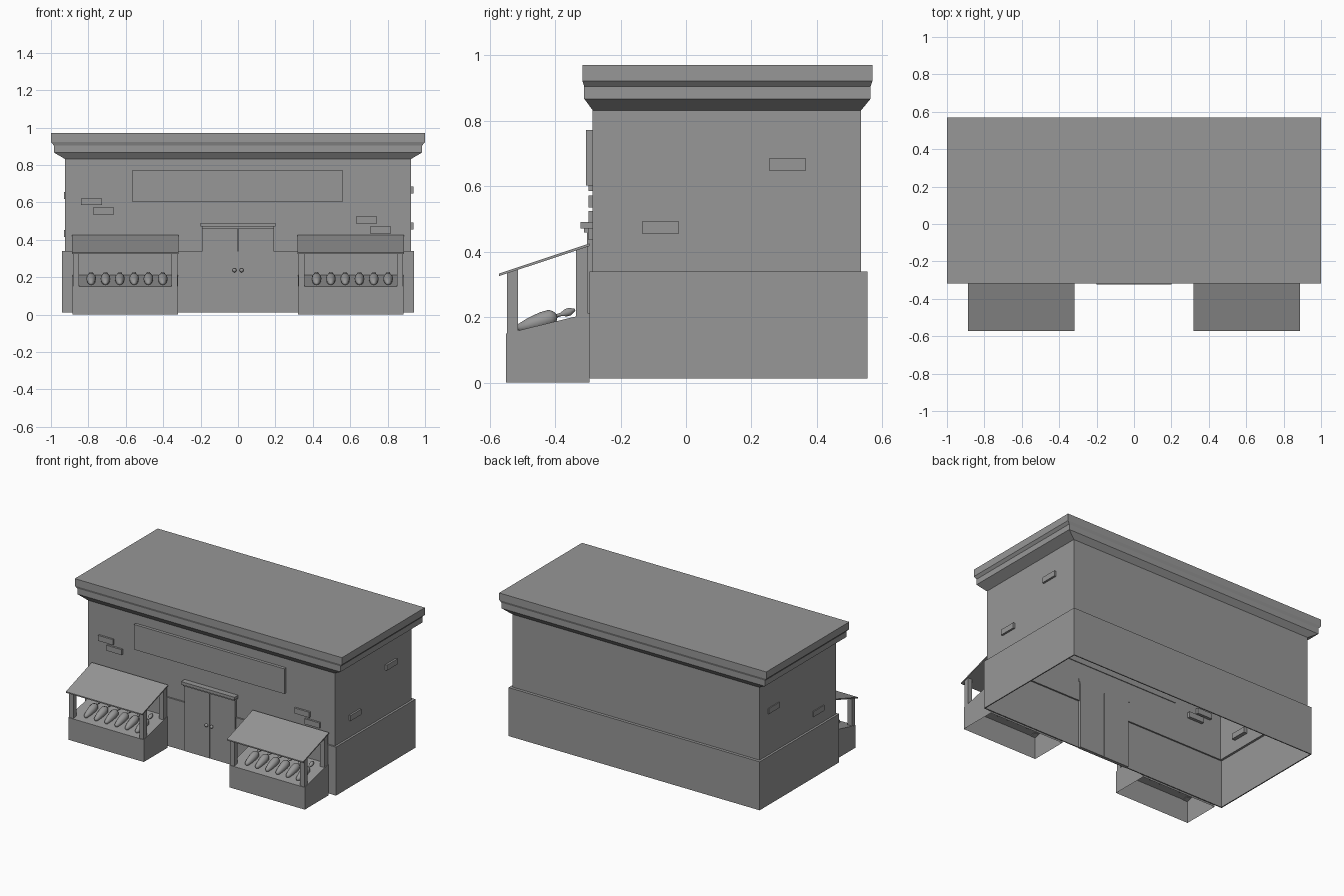
import bpy, bmesh
from math import sin, cos, pi, radians
from mathutils import Vector, Matrix

cube = bpy.data.objects.get("Cube")
if cube:
    bpy.data.objects.remove(cube)

grey = bpy.data.materials.new("plain grey")
grey.use_nodes = True
grey.diffuse_color = (0.31, 0.31, 0.31, 1)
grey.node_tree.nodes["Principled BSDF"].inputs["Base Color"].default_value = (0.31, 0.31, 0.31, 1)


def finish(name, bm, recalc=True):
    if recalc:
        bmesh.ops.recalc_face_normals(bm, faces=bm.faces)
    mesh = bpy.data.meshes.new(name)
    bm.to_mesh(mesh)
    bm.free()
    mesh.materials.append(grey)
    obj = bpy.data.objects.new(name, mesh)
    bpy.context.collection.objects.link(obj)
    return obj


def add_box(bm, x0, x1, y0, y1, z0, z1):
    size = Matrix.Diagonal((x1 - x0, y1 - y0, z1 - z0, 1))
    mid = Matrix.Translation(((x0 + x1) / 2, (y0 + y1) / 2, (z0 + z1) / 2))
    return bmesh.ops.create_cube(bm, size=1, matrix=mid @ size)["verts"]


def box(name, *bounds):
    bm = bmesh.new()
    add_box(bm, *bounds)
    return finish(name, bm)


def extrude_profile(name, points, x0, x1, open_edge=None):
    """Side profile of (y, z) points pulled along x; one side may stay open."""
    bm = bmesh.new()
    a = [bm.verts.new((x0, y, z)) for y, z in points]
    b = [bm.verts.new((x1, y, z)) for y, z in points]
    bm.faces.new(a)
    bm.faces.new(b[::-1])
    n = len(points)
    for i in range(n):
        if i != open_edge:
            j = (i + 1) % n
            bm.faces.new((a[i], b[i], b[j], a[j]))
    return finish(name, bm)


# Building shell: stacked rectangles, open underneath, capped by the roof
shell = [  # half width, front y, back y, z
    (0.933, -0.288, 0.548, 0.012),
    (0.94, -0.295, 0.555, 0.012),
    (0.94, -0.295, 0.555, 0.34),
    (0.925, -0.285, 0.535, 0.34),
    (0.925, -0.285, 0.535, 0.832),
    (0.985, -0.311, 0.564, 0.867),
    (0.985, -0.311, 0.564, 0.905),
    (1.0, -0.317, 0.57, 0.922),
    (1.0, -0.317, 0.57, 0.97),
]
bm = bmesh.new()
rings = []
for w, f, b, z in shell:
    rings.append([bm.verts.new(p) for p in ((-w, f, z), (w, f, z), (w, b, z), (-w, b, z))])
for low, high in zip(rings, rings[1:]):
    for i in range(4):
        j = (i + 1) % 4
        bm.faces.new((low[i], low[j], high[j], high[i]))
bm.faces.new(rings[-1])
finish("building_shell", bm, recalc=False)

# Blank sign board
box("sign_board", -0.565, 0.56, -0.305, -0.28, 0.602, 0.772)

# Loose bricks standing out of the walls
for x, z in ((-0.84, 0.585), (-0.775, 0.535), (0.63, 0.487), (0.705, 0.435)):
    box("front_brick", x, x + 0.112, -0.298, -0.265, z, z + 0.037)
for y, z in ((-0.135, 0.455), (0.253, 0.648)):
    box("right_brick", 0.9, 0.938, y, y + 0.114, z, z + 0.037)
for y, z in ((-0.15, 0.415), (0.33, 0.618)):
    box("left_brick", -0.931, -0.9, y, y + 0.114, z, z + 0.037)

# Double door: two leaves, each with two sunken panels in raised mouldings
for side in (-1, 1):
    x0, x1 = sorted((side * 0.002, side * 0.19))
    box("door_leaf", x0, x1, -0.302, -0.28, 0.015, 0.46)
    x0, x1 = sorted((side * 0.022, side * 0.17))
    for z0, z1 in ((0.03, 0.218), (0.258, 0.442)):
        bm = bmesh.new()
        verts = [bm.verts.new((x, -0.302, z)) for x, z in ((x0, z0), (x1, z0), (x1, z1), (x0, z1))]
        face = bm.faces.new(verts)
        bmesh.ops.inset_region(bm, faces=[face], thickness=0.003, depth=0.009)
        bmesh.ops.inset_region(bm, faces=[face], thickness=0.008, depth=0)
        bmesh.ops.inset_region(bm, faces=[face], thickness=0.004, depth=-0.008)
        finish("door_panel", bm, recalc=False)
    bm = bmesh.new()
    bmesh.ops.create_uvsphere(bm, u_segments=12, v_segments=8, radius=0.011,
                              matrix=Matrix.Translation((side * 0.019, -0.311, 0.237)))
    knob = finish("door_knob", bm)
    knob.data.shade_smooth()
box("door_lintel", -0.193, 0.193, -0.312, -0.28, 0.458, 0.47)
box("door_cap", -0.2, 0.2, -0.323, -0.28, 0.47, 0.49)


def lathe(bm, profile, origin, axis, sides):
    """Closed round body; profile holds (distance, radius) along the axis."""
    up = axis.cross(Vector((1, 0, 0)))
    side = Vector((1, 0, 0))
    loops = []
    for d, r in profile:
        c = origin + axis * d
        loops.append([bm.verts.new(c + (side * cos(2 * pi * k / sides) + up * sin(2 * pi * k / sides)) * r)
                      for k in range(sides)])
    for low, high in zip(loops, loops[1:]):
        for k in range(sides):
            m = (k + 1) % sides
            bm.faces.new((low[k], low[m], high[m], high[k]))
    bm.faces.new(loops[0])
    bm.faces.new(loops[-1])


body = [(0, 0.004), (0.008, 0.013), (0.04, 0.021), (0.08, 0.026), (0.108, 0.025), (0.12, 0.017), (0.126, 0.006)]
stalk = [(0.12, 0.006), (0.14, 0.006), (0.155, 0.013), (0.168, 0.014), (0.185, 0.004)]
slope = radians(18)
lie = Vector((0, cos(slope), sin(slope)))

# Market stalls, one on each side of the door
for x0 in (-0.885, 0.32):
    x1 = x0 + 0.565
    counter = [(-0.295, 0), (-0.55, 0), (-0.55, 0.15), (-0.295, 0.212)]
    extrude_profile("stall_counter", counter, x0, x1, open_edge=0)
    awning = [(-0.572, 0.325), (-0.295, 0.417), (-0.295, 0.425), (-0.572, 0.333)]
    extrude_profile("stall_awning", awning, x0 - 0.003, x1 + 0.003)
    for px in (x0 + 0.003, x1 - 0.036):
        front = [(-0.547, 0.145), (-0.514, 0.155), (-0.514, 0.346), (-0.547, 0.335)]
        rear = [(-0.336, 0.195), (-0.3, 0.2), (-0.3, 0.417), (-0.336, 0.405)]
        extrude_profile("front_post", front, px, px + 0.033)
        extrude_profile("rear_post", rear, px, px + 0.033)
    # Row of vegetables lying on the sloping counter
    for n in range(6):
        bm = bmesh.new()
        origin = Vector((x0 + 0.1 + n * 0.0765, -0.515, 0.165))
        lathe(bm, body, origin, lie, 12)
        lathe(bm, stalk, origin, lie, 6)
        veg = finish("vegetable", bm)
        veg.data.shade_smooth()
